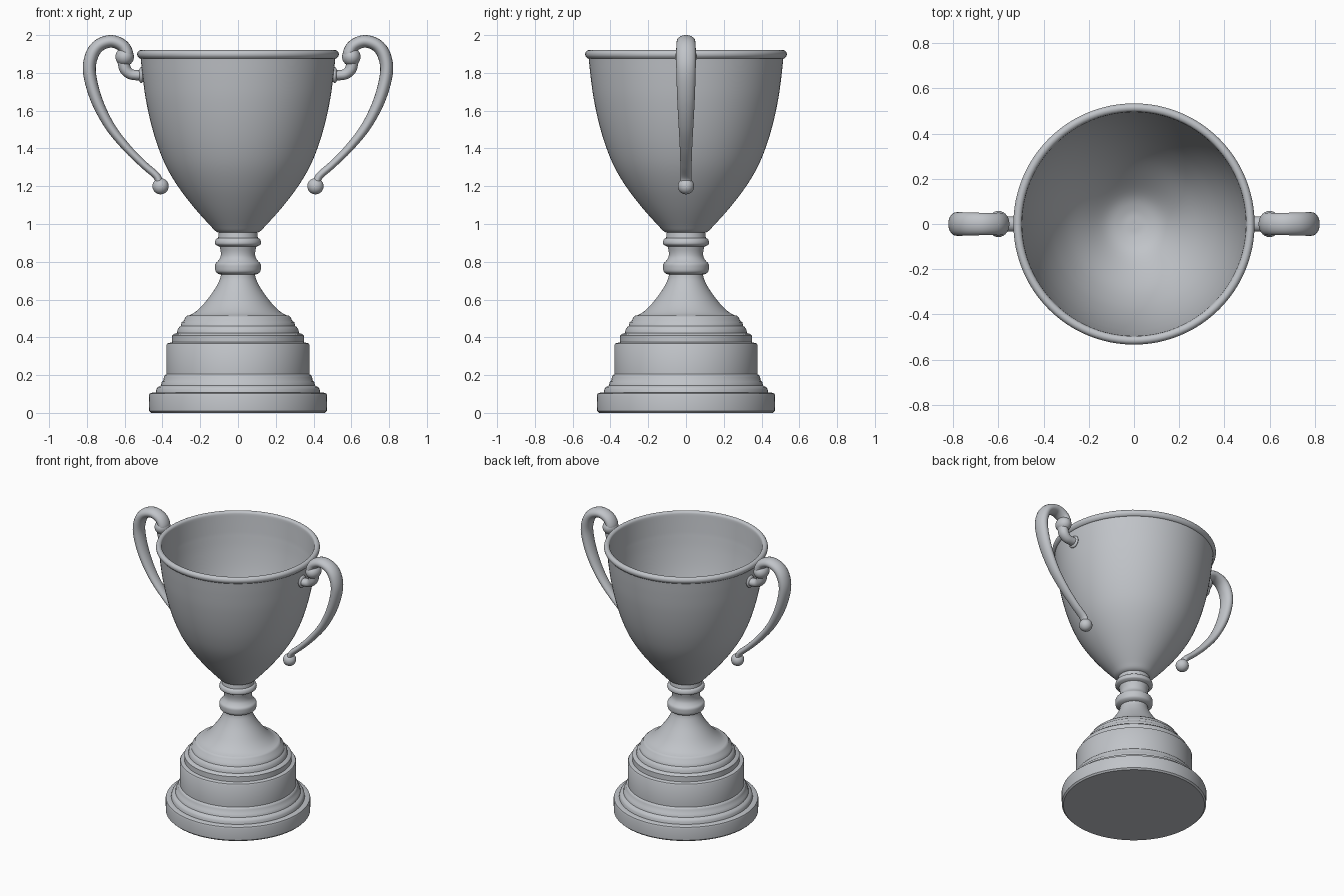
import bpy, bmesh, math
from mathutils import Vector

if "Cube" in bpy.data.objects:
    bpy.data.objects.remove(bpy.data.objects["Cube"])

silver = bpy.data.materials.new("silver grey")
silver.diffuse_color = (0.53, 0.55, 0.58, 1)
silver.use_nodes = True
silver.node_tree.nodes["Principled BSDF"].inputs["Base Color"].default_value = silver.diffuse_color


def finish(obj, angle=40):
    obj.data.materials.clear()
    obj.data.materials.append(silver)
    bpy.ops.object.select_all(action='DESELECT')
    obj.select_set(True)
    bpy.context.view_layer.objects.active = obj
    bpy.ops.object.shade_smooth_by_angle(angle=math.radians(angle))


def smooth_path(pts, n=5):
    """Catmull-Rom interpolation through the given points."""
    p = [Vector(q) for q in pts]
    p = [2 * p[0] - p[1]] + p + [2 * p[-1] - p[-2]]
    out = []
    for i in range(1, len(p) - 2):
        a, b, c, d = p[i - 1:i + 3]
        for k in range(n):
            t = k / n
            out.append(0.5 * (2 * b + (c - a) * t + (2 * a - 5 * b + 4 * c - d) * t * t
                              + (3 * b - a - 3 * c + d) * t ** 3))
    return [tuple(v) for v in out + [p[-2]]]


def skin(name, rings, cap_ends=True, angle=40):
    """Joins rings of points into one surface."""
    bm = bmesh.new()
    loops = [[bm.verts.new(co) for co in ring] for ring in rings]
    n = len(loops[0])
    for a, b in zip(loops, loops[1:]):
        for j in range(n):
            bm.faces.new((a[j], a[(j + 1) % n], b[(j + 1) % n], b[j]))
    if cap_ends:
        bm.faces.new(loops[0])
        bm.faces.new(loops[-1])
    bmesh.ops.recalc_face_normals(bm, faces=bm.faces)
    mesh = bpy.data.meshes.new(name)
    bm.to_mesh(mesh)
    bm.free()
    obj = bpy.data.objects.new(name, mesh)
    bpy.context.collection.objects.link(obj)
    finish(obj, angle)
    return obj


def lathe(name, profile, sides=96):
    rings = [[(r * math.cos(2 * math.pi * j / sides), r * math.sin(2 * math.pi * j / sides), z)
              for j in range(sides)] for r, z in profile]
    return skin(name, rings)


def tube(name, pts, side, widen=1.0, sides=20):
    """Tube along (x, z, radius) points, widened in depth and mirrored by side."""
    path = smooth_path(pts, 8)
    rings = []
    for i, (x, z, r) in enumerate(path):
        a, b = path[max(i - 1, 0)], path[min(i + 1, len(path) - 1)]
        t = Vector((b[0] - a[0], b[1] - a[1])).normalized()
        ring = []
        for j in range(sides):
            u = 2 * math.pi * j / sides
            c = r * math.cos(u)
            ring.append((side * (x - t.y * c), r * widen * math.sin(u), z + t.x * c))
        rings.append(ring)
    return skin(name, rings)


def ball(name, loc, scale):
    bpy.ops.mesh.primitive_uv_sphere_add(segments=28, ring_count=16, radius=1, location=loc)
    obj = bpy.context.object
    obj.name = name
    obj.scale = scale
    finish(obj, 60)


# Stepped plinth
lathe("plinth", [
    (0.46, 0), (0.47, 0.01), (0.472, 0.09), (0.468, 0.102), (0.455, 0.107), (0.435, 0.108),
    (0.432, 0.125), (0.425, 0.137), (0.408, 0.145), (0.403, 0.165), (0.395, 0.172),
    (0.392, 0.19), (0.386, 0.2), (0.379, 0.205), (0.379, 0.36), (0.374, 0.368), (0.35, 0.374),
    (0.349, 0.41), (0.34, 0.418), (0.323, 0.422), (0.32, 0.44), (0.31, 0.455),
    (0.303, 0.46), (0.298, 0.48), (0.285, 0.49), (0.28, 0.505), (0.268, 0.515), (0.25, 0.517)])

# Flared foot and knotted stem
lathe("stem", smooth_path([
    (0.27, 0.512), (0.235, 0.528), (0.195, 0.562), (0.155, 0.61), (0.12, 0.66), (0.097, 0.705),
    (0.09, 0.732)], 4) + smooth_path([
    (0.104, 0.736), (0.118, 0.748), (0.121, 0.77), (0.119, 0.79), (0.105, 0.805), (0.093, 0.825),
    (0.091, 0.85), (0.097, 0.88)], 3) + smooth_path([
    (0.108, 0.884), (0.12, 0.892), (0.122, 0.905), (0.116, 0.92), (0.105, 0.926)], 3)
    + [(0.103, 0.945), (0.1, 0.965)])

# Open bowl with rolled rim
outer = smooth_path([
    (0.03, 0.95), (0.105, 0.955), (0.15, 0.995), (0.235, 1.09), (0.315, 1.195), (0.378, 1.3),
    (0.424, 1.41), (0.46, 1.53), (0.488, 1.66), (0.505, 1.78), (0.515, 1.875)], 5)
rim = smooth_path([
    (0.522, 1.877), (0.532, 1.89), (0.533, 1.905), (0.525, 1.917), (0.512, 1.92),
    (0.499, 1.912), (0.495, 1.89)], 3)
inner = smooth_path([
    (0.488, 1.78), (0.47, 1.66), (0.442, 1.53), (0.405, 1.41), (0.358, 1.3), (0.295, 1.195),
    (0.215, 1.1), (0.13, 1.02), (0.06, 0.99), (0.002, 0.985)], 5)
lathe("bowl", outer + rim + inner)

# Scrolled handles on both sides
for side, label in ((-1, "left"), (1, "right")):
    tube(label + "_handle", [
        (0.415, 1.215, 0.02), (0.432, 1.255, 0.02), (0.5, 1.315, 0.02), (0.59, 1.405, 0.022),
        (0.68, 1.52, 0.026), (0.75, 1.66, 0.031), (0.786, 1.8, 0.034), (0.775, 1.89, 0.035),
        (0.735, 1.946, 0.034), (0.67, 1.967, 0.033), (0.612, 1.944, 0.033),
        (0.588, 1.9, 0.034), (0.6, 1.875, 0.03)], side, 1.5)
    ball(label + "_handle_tip", (side * 0.41, 0, 1.2), (0.043, 0.043, 0.043))
    ball(label + "_scroll_end", (side * 0.6, 0, 1.885), (0.049, 0.058, 0.049))
    tube(label + "_bracket", [
        (0.606, 1.86, 0.032), (0.597, 1.82, 0.031), (0.572, 1.795, 0.028),
        (0.54, 1.788, 0.027), (0.5, 1.788, 0.028)], side, 1.2)
    ball(label + "_bracket_mount", (side * 0.512, 0, 1.788), (0.016, 0.042, 0.042))
